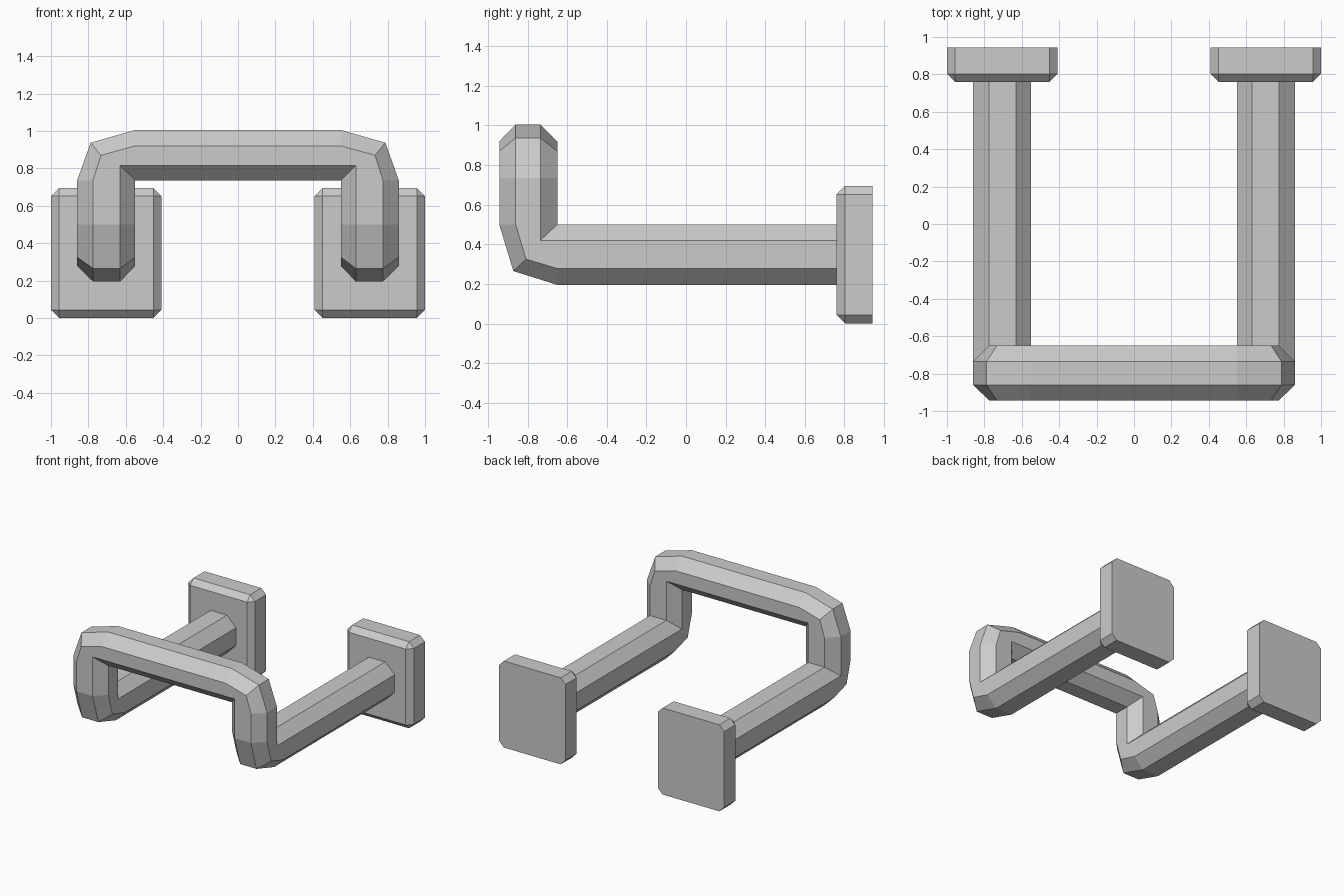
import bpy, bmesh

if "Cube" in bpy.data.objects:
    bpy.data.objects.remove(bpy.data.objects["Cube"])


def finish(bm, name):
    bmesh.ops.recalc_face_normals(bm, faces=bm.faces[:])
    mesh = bpy.data.meshes.new(name)
    bm.to_mesh(mesh)
    bm.free()
    ob = bpy.data.objects.new(name, mesh)
    bpy.context.collection.objects.link(ob)
    mod = ob.modifiers.new("mirror_x", 'MIRROR')
    mod.use_clip = True
    return ob


# Octagonal section: (a, b) pick one of four depths across, inner side to outer side
OCT = [(0, 1), (0, 2), (1, 3), (2, 3), (3, 2), (3, 1), (2, 0), (1, 0)]
X = [.55, .63, .775, .86]
Y = [-.65, -.735, -.86, -.943]
Z_ARM = [.5, .42, .278, .195]
Z_BAR = [.735, .815, .92, 1.005]

# Lower bend as (y, z) per depth; the inner edges stay mitred
inner = [(-.65, .5), (-.735, .42)]
lower = [
    [(.8, z) for z in Z_ARM],
    inner + [(-.65, Z_ARM[2]), (-.65, Z_ARM[3])],
    inner + [(-.808, .325), (-.872, .265)],
    inner + [(Y[2], .5), (Y[3], .5)],
]
# Upper bend as (x, z) per depth, ending on the mirror plane
inner = [(.55, .735), (.63, .815)]
upper = [
    inner + [(X[2], .735), (X[3], .735)],
    inner + [(.733, .87), (.788, .937)],
    inner + [(.55, Z_BAR[2]), (.55, Z_BAR[3])],
    [(0, z) for z in Z_BAR],
]

# Bent bar: arm, upright and half the cross bar
bm = bmesh.new()
rings = [[(X[a], *r[b]) for a, b in OCT] for r in lower]
rings += [[(r[a][0], Y[b], r[a][1]) for a, b in OCT] for r in upper]
rings = [[bm.verts.new(p) for p in r] for r in rings]
for r, s in zip(rings, rings[1:]):
    for i in range(8):
        j = (i + 1) % 8
        bm.faces.new((r[i], r[j], s[j], s[i]))
bm.faces.new(rings[0])
bmesh.ops.remove_doubles(bm, verts=bm.verts[:], dist=.0005)
finish(bm, "bent_bar")

# Wall plates: block bevelled on every edge except the flat back
bm = bmesh.new()
bmesh.ops.create_cube(bm, size=1)
for v in bm.verts:
    v.co = (.705 + v.co.x * .59, .8515 + v.co.y * .183, .3475 + v.co.z * .695)
edges = [e for e in bm.edges if min(v.co.y for v in e.verts) < .9]
bmesh.ops.bevel(bm, geom=edges, offset=.043, segments=1, affect='EDGES', profile=.5)
finish(bm, "wall_plate")
